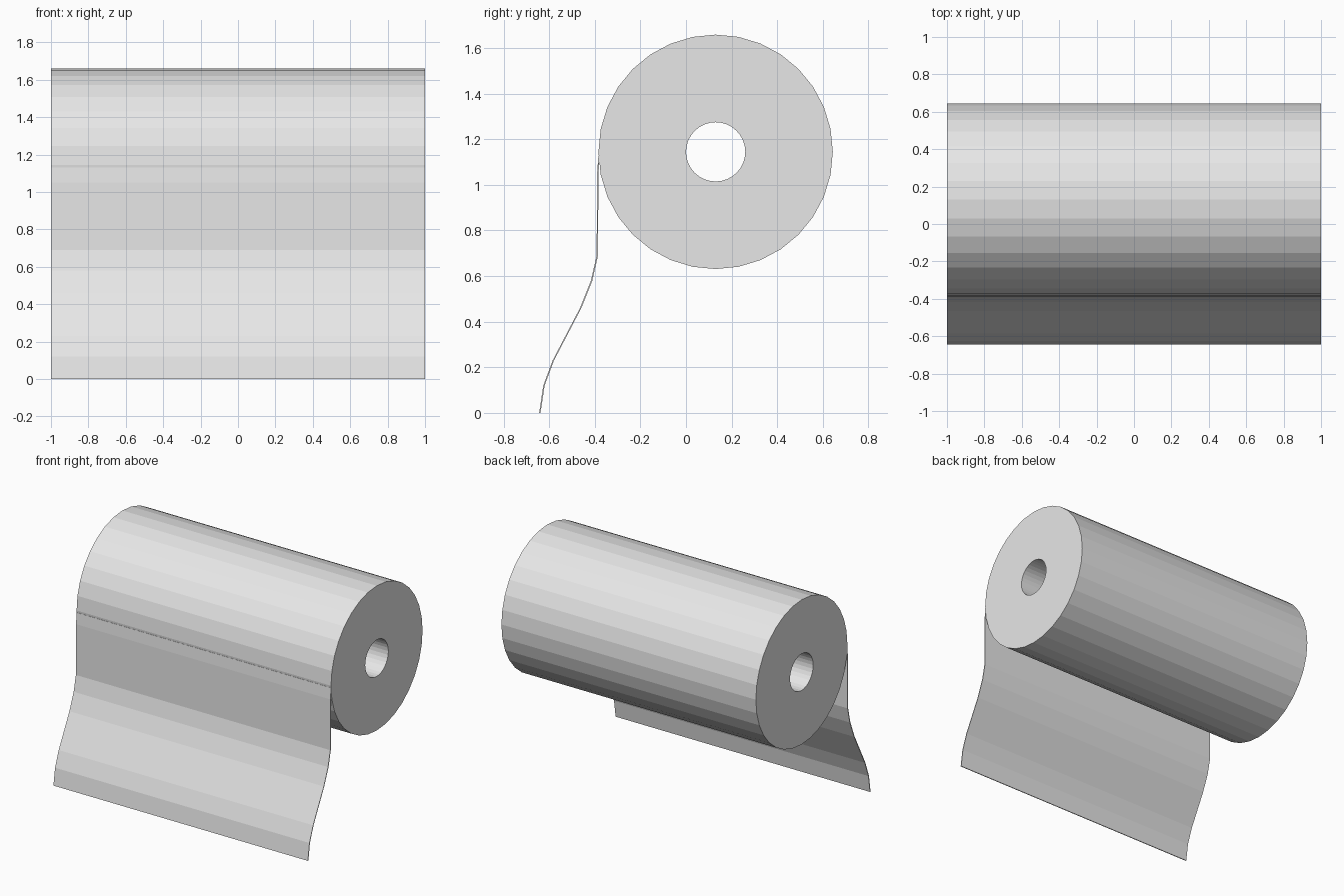
import bpy, bmesh, math
from mathutils import Vector

cube = bpy.data.objects.get("Cube")
if cube:
    bpy.data.objects.remove(cube, do_unlink=True)

# Plain paper colour
paper = bpy.data.materials.new("paper_white")
paper.use_nodes = True
colour = (0.8, 0.8, 0.8, 1)
paper.diffuse_color = colour
paper.node_tree.nodes["Principled BSDF"].inputs["Base Color"].default_value = colour

HALF = 1.0
SIDES = 32
CENTRE = Vector((0, 0.13, 1.145))


def finish(name, bm):
    bmesh.ops.recalc_face_normals(bm, faces=bm.faces)
    mesh = bpy.data.meshes.new(name)
    bm.to_mesh(mesh)
    bm.free()
    mesh.materials.append(paper)
    obj = bpy.data.objects.new(name, mesh)
    bpy.context.collection.objects.link(obj)
    return obj


def ring(bm, x, radius):
    verts = []
    for i in range(SIDES):
        a = math.tau * i / SIDES
        offset = Vector((x, radius * math.cos(a), radius * math.sin(a)))
        verts.append(bm.verts.new(CENTRE + offset))
    return verts


# Roll: a thick faceted tube along x with an open core
bm = bmesh.new()
loops = [ring(bm, x, r) for x, r in
         ((-HALF, 0.13), (-HALF, 0.514), (HALF, 0.514), (HALF, 0.13))]
for k in range(4):
    a, b = loops[k], loops[(k + 1) % 4]
    for i in range(SIDES):
        j = (i + 1) % SIDES
        bm.faces.new((a[i], a[j], b[j], b[i]))
finish("paper_roll", bm)

# Hanging sheet: thin strip following a curved side profile (y, z)
profile = [(-0.384, 1.13), (-0.39, 1.05), (-0.392, 0.69), (-0.417, 0.58),
           (-0.465, 0.46), (-0.585, 0.23), (-0.626, 0.12), (-0.644, 0)]
bm = bmesh.new()
rows = []
for y, z in profile:
    rows.append([bm.verts.new((x, y + dy, z)) for x, dy in
                 ((-HALF, 0), (HALF, 0), (HALF, 0.006), (-HALF, 0.006))])
for a, b in zip(rows, rows[1:]):
    for i in range(4):
        j = (i + 1) % 4
        bm.faces.new((a[i], a[j], b[j], b[i]))
bm.faces.new(rows[0])
bm.faces.new(rows[-1])
finish("hanging_sheet", bm)
